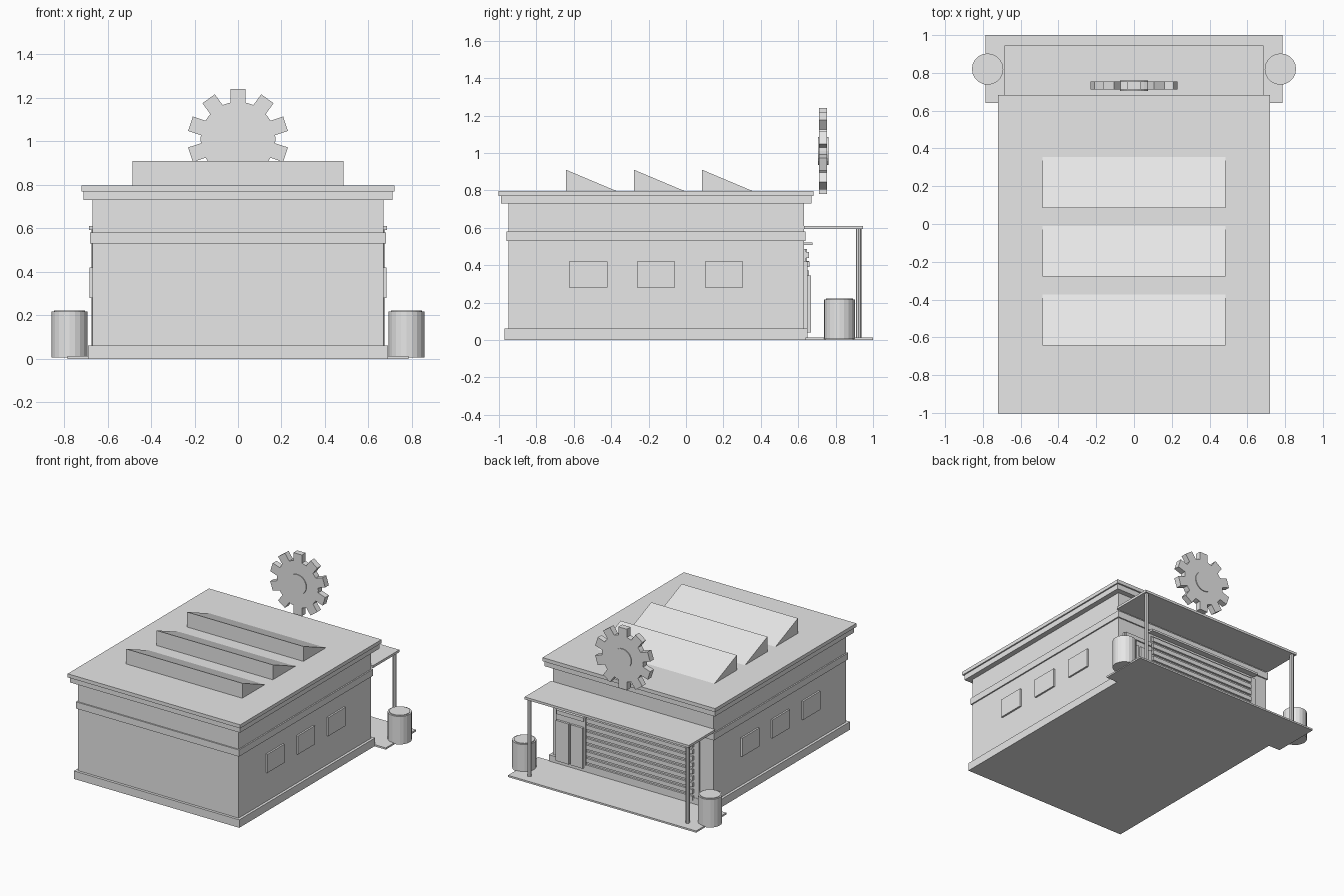
import bpy
import bmesh
from math import sin, cos, pi, asin, sqrt

cube = bpy.data.objects.get("Cube")
if cube:
    bpy.data.objects.remove(cube, do_unlink=True)

# Single plain grey finish
grey = bpy.data.materials.new("plain_grey")
grey.use_nodes = True
tone = (0.8, 0.8, 0.8, 1)
grey.diffuse_color = tone
for node in grey.node_tree.nodes:
    if node.type == 'BSDF_PRINCIPLED':
        node.inputs["Base Color"].default_value = tone


def finish(name, bm):
    bmesh.ops.recalc_face_normals(bm, faces=bm.faces[:])
    mesh = bpy.data.meshes.new(name)
    bm.to_mesh(mesh)
    bm.free()
    mesh.materials.append(grey)
    obj = bpy.data.objects.new(name, mesh)
    bpy.context.scene.collection.objects.link(obj)
    return obj


def box(name, x, y, z):
    """Box from (low, high) ranges on each axis."""
    bm = bmesh.new()
    bmesh.ops.create_cube(bm, size=1)
    for v in bm.verts:
        for i, (low, high) in enumerate((x, y, z)):
            v.co[i] = high if v.co[i] > 0 else low
    return finish(name, bm)


def prism(name, points, direction):
    """Flat outline extruded along a direction."""
    bm = bmesh.new()
    face = bm.faces.new([bm.verts.new(p) for p in points])
    new = bmesh.ops.extrude_face_region(bm, geom=[face])["geom"]
    verts = [g for g in new if isinstance(g, bmesh.types.BMVert)]
    bmesh.ops.translate(bm, verts=verts, vec=direction)
    return finish(name, bm)


def cylinder(name, x, y, z, radius, sides):
    """Upright cylinder spanning the z range."""
    ring = [(x + radius * cos(2 * pi * i / sides),
             y + radius * sin(2 * pi * i / sides), z[0]) for i in range(sides)]
    return prism(name, ring, (0, 0, z[1] - z[0]))


# Main hall: stacked courses around a shared centre line
MID = -0.16
courses = [("base_plinth", 0.69, 0.81, 0, 0.06),
           ("main_walls", 0.67, 0.79, 0.06, 0.73),
           ("wall_band", 0.68, 0.80, 0.53, 0.58),
           ("lower_cornice", 0.71, 0.83, 0.73, 0.77),
           ("roof_slab", 0.72, 0.842, 0.77, 0.797)]
for name, hx, hy, low, high in courses:
    box(name, (-hx, hx), (MID - hy, MID + hy), (low, high))

# Saw-tooth roof lights, steep side to the front
for i in range(3):
    y = -0.642 + 0.364 * i
    prism(f"roof_light_{i + 1}",
          [(-0.485, y, 0.79), (-0.485, y, 0.91), (-0.485, y + 0.285, 0.79)],
          (0.97, 0, 0))

# Side windows, posts and barrels on both sides
for side, label in ((1, "left"), (-1, "right")):
    for i in range(3):
        y = MID + 0.363 * (i - 1)
        box(f"{label}_window_{i + 1}", sorted((side * 0.66, side * 0.683)),
            (y - 0.102, y + 0.102), (0.28, 0.42))
    cylinder(f"{label}_canopy_post", side * 0.66, 0.923, (0.01, 0.595), 0.015, 8)
    cylinder(f"{label}_barrel", side * 0.775, 0.82, (0.006, 0.217), 0.083, 20)
    cylinder(f"{label}_barrel_lid", side * 0.775, 0.82, (0.2, 0.222), 0.072, 20)

# Loading platform and canopy at the rear
box("platform", (-0.785, 0.785), (0.64, 1), (0, 0.013))
box("canopy", (-0.685, 0.685), (0.63, 0.945), (0.592, 0.61))

# Roller shutter with slats, jambs and head ledge
box("shutter_panel", (-0.52, 0.38), (0.62, 0.642), (0.03, 0.487))
for i in range(9):
    z = 0.055 + 0.05 * i
    box(f"shutter_slat_{i + 1}", (-0.515, 0.375), (0.63, 0.657),
        (z - 0.016, z + 0.016))
box("shutter_jamb", (-0.56, -0.52), (0.62, 0.647), (0.03, 0.487))
box("shutter_ledge", (-0.56, 0.4), (0.62, 0.675), (0.507, 0.522))

# Double door with transom
box("door_frame", (0.385, 0.63), (0.62, 0.65), (0.03, 0.42))
box("door_leaf_a", (0.395, 0.497), (0.64, 0.667), (0.04, 0.345))
box("door_leaf_b", (0.513, 0.62), (0.64, 0.667), (0.04, 0.345))
box("door_transom", (0.395, 0.62), (0.64, 0.66), (0.39, 0.42))

# Gear wheel above the rear edge
GEAR_Z, ROOT, TIP, HALF, TEETH = 1.01, 0.172, 0.23, 0.035, 10
outline = []
for i in range(TEETH):
    a = pi / 2 + 2 * pi * i / TEETH
    for along, across in ((sqrt(ROOT ** 2 - HALF ** 2), -HALF), (TIP, -HALF),
                          (TIP, HALF), (sqrt(ROOT ** 2 - HALF ** 2), HALF)):
        outline.append((along * cos(a) - across * sin(a), 0.711,
                        GEAR_Z + along * sin(a) + across * cos(a)))
    b = a + pi / TEETH
    outline.append((ROOT * cos(b), 0.711, GEAR_Z + ROOT * sin(b)))
prism("gear_wheel", outline, (0, 0.044, 0))
hub = [(0.075 * cos(2 * pi * i / 24), 0.705, GEAR_Z + 0.075 * sin(2 * pi * i / 24))
       for i in range(24)]
prism("gear_hub", hub, (0, 0.056, 0))
